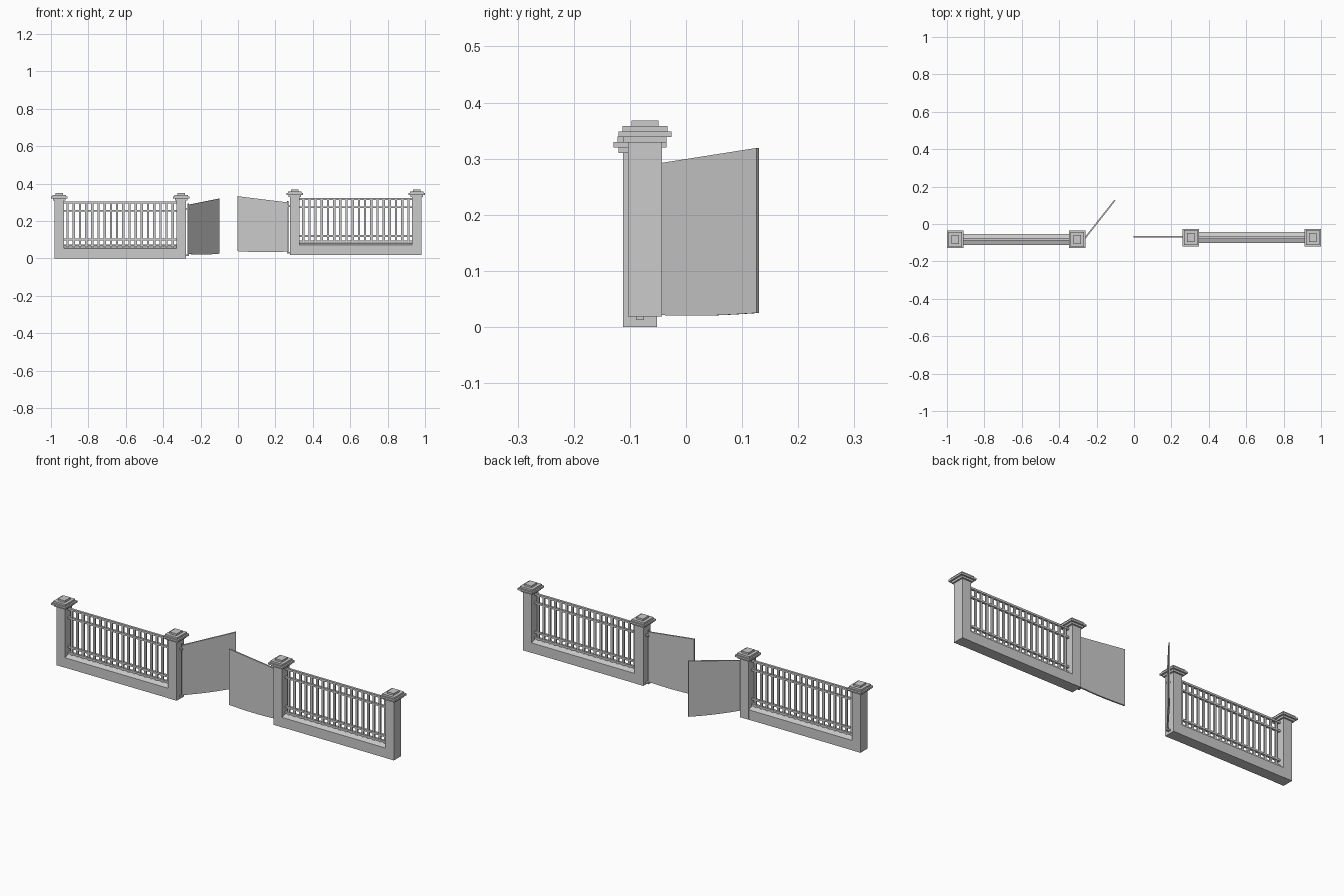
import bpy, bmesh, math
from mathutils import Matrix, Vector

if "Cube" in bpy.data.objects:
    bpy.data.objects.remove(bpy.data.objects["Cube"])


def new_object(name, bm):
    bmesh.ops.recalc_face_normals(bm, faces=bm.faces)
    mesh = bpy.data.meshes.new(name)
    bm.to_mesh(mesh)
    bm.free()
    ob = bpy.data.objects.new(name, mesh)
    bpy.context.collection.objects.link(ob)
    return ob


def add_box(bm, x0, x1, y0, y1, z0, z1):
    size = Matrix.Diagonal((x1 - x0, y1 - y0, z1 - z0, 1))
    mid = Matrix.Translation(((x0 + x1) / 2, (y0 + y1) / 2, (z0 + z1) / 2))
    bmesh.ops.create_cube(bm, size=1, matrix=mid @ size)


def add_prism(bm, profile, direction):
    face = bm.faces.new([bm.verts.new(p) for p in profile])
    ext = bmesh.ops.extrude_face_region(bm, geom=[face])
    moved = [v for v in ext["geom"] if isinstance(v, bmesh.types.BMVert)]
    bmesh.ops.translate(bm, verts=moved, vec=direction)


NEAR, FAR = 0.304, 0.956          # pillar centres
IN, OUT = NEAR + 0.025, FAR - 0.025


def fence(side, y, z):
    # pillars with stepped caps
    for label, c in (("inner", NEAR), ("outer", FAR)):
        bm = bmesh.new()
        cx = side * c
        add_box(bm, cx - 0.025, cx + 0.025, y - 0.03, y + 0.03, z, z + 0.31)
        new_object(label + "_pillar", bm)
        bm = bmesh.new()
        for i, (hx, hy) in enumerate([(0.034, 0.038), (0.044, 0.047),
                                      (0.036, 0.040), (0.020, 0.024)]):
            zz = z + 0.31 + i * 0.0097
            add_box(bm, cx - hx, cx + hx, y - hy, y + hy, zz, zz + 0.0097)
        new_object(label + "_pillar_cap", bm)

    # low wall with a ridged top
    bm = bmesh.new()
    x0 = min(side * IN, side * OUT)
    profile = [(x0, y - 0.029, z), (x0, y + 0.029, z), (x0, y + 0.029, z + 0.052),
               (x0, y, z + 0.062), (x0, y - 0.029, z + 0.052)]
    add_prism(bm, profile, (OUT - IN, 0, 0))
    new_object("low_wall", bm)

    # horizontal rails
    bm = bmesh.new()
    for h in (0.070, 0.100, 0.254, 0.299):
        add_box(bm, x0, x0 + OUT - IN, y - 0.006, y + 0.006, z + h - 0.005, z + h + 0.005)
    new_object("fence_rails", bm)

    # upright bars
    bm = bmesh.new()
    n = 18
    for i in range(n):
        cx = x0 + (i + 0.6) * (OUT - IN) / (n + 0.2)
        add_box(bm, cx - 0.006, cx + 0.006, y - 0.004, y + 0.004, z + 0.055, z + 0.3)
    new_object("fence_bars", bm)


def gate(hinge, angle, z):
    # sloping panel, curved slightly along its lower edge
    L, t = 0.267, 0.008
    pts = [(0, -t / 2, 0.286), (0, -t / 2, 0.023)]
    for i in range(1, 8):
        u = i / 8
        pts.append((u * L, -t / 2, 0.023 + 0.002 * u - 0.004 * math.sin(math.pi * u)))
    pts += [(L, -t / 2, 0.025), (L, -t / 2, 0.319)]
    bm = bmesh.new()
    add_prism(bm, pts, (0, t, 0))
    place = Matrix.Translation(Vector((hinge[0], hinge[1], z))) @ Matrix.Rotation(angle, 4, "Z")
    new_object("gate_leaf", bm).matrix_world = place

    # hinge rod and two brackets reaching to the pillar
    bm = bmesh.new()
    bmesh.ops.create_cone(bm, cap_ends=True, segments=10, radius1=0.004, radius2=0.004, depth=0.28,
                          matrix=Matrix.Translation((hinge[0], hinge[1], z + 0.153)))
    s = 1 if hinge[0] > 0 else -1
    for h in (0.012, 0.262):
        a, b = sorted((hinge[0] - s * 0.004, s * 0.281))
        add_box(bm, a, b, hinge[1] - 0.007, hinge[1] + 0.007, z + h, z + h + 0.008)
    new_object("gate_hinge", bm)


fence(-1, -0.082, 0)
fence(1, -0.073, 0.019)
gate((-0.267, -0.082), math.radians(51.8), 0)
gate((0.265, -0.069), math.pi, 0.013)
